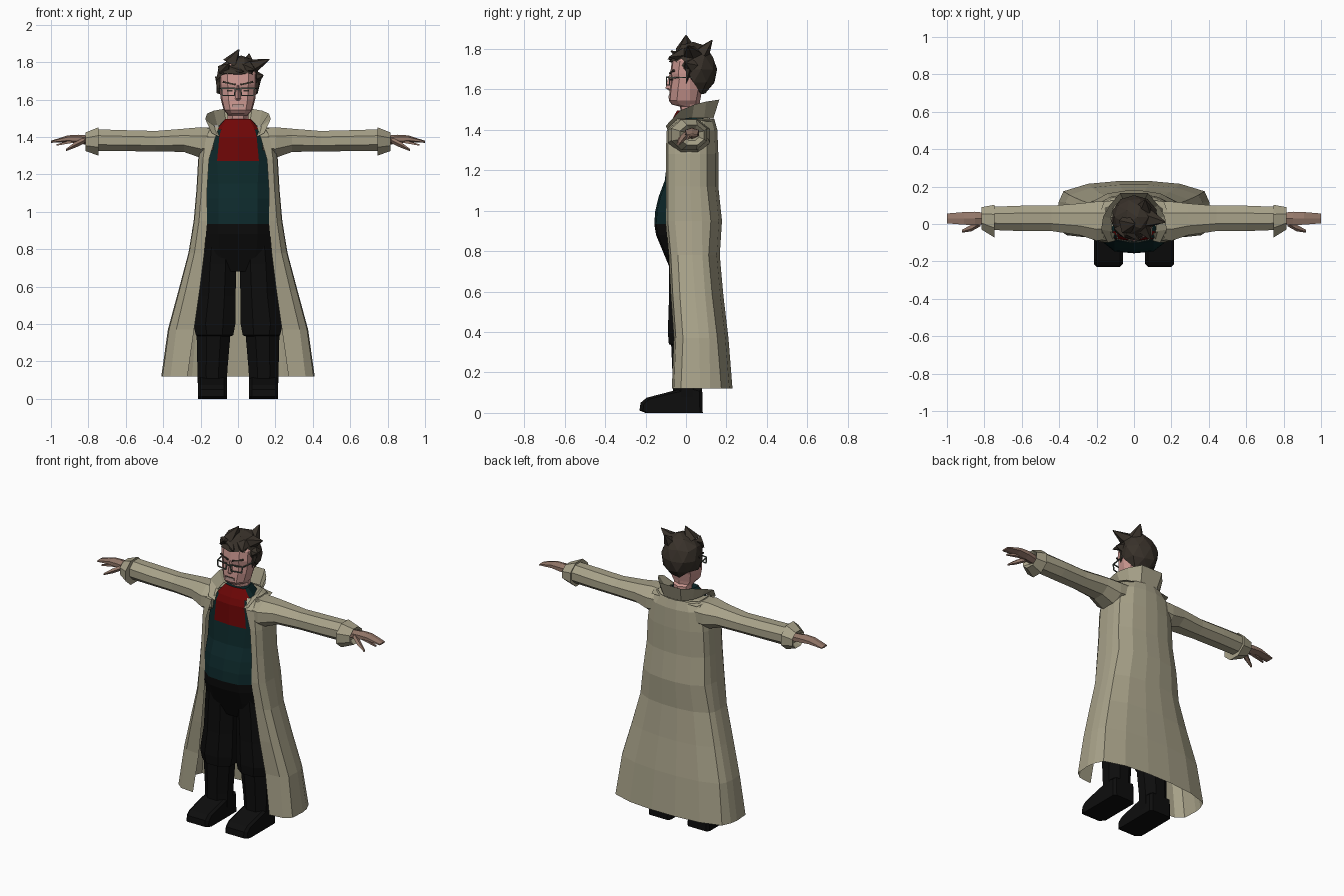
import bpy, bmesh, math, random
from mathutils import Vector
random.seed(4)


def mat(name, r, g, b):
    m = bpy.data.materials.new(name)
    m.diffuse_color = (r, g, b, 1)
    return m


COAT = mat("khaki cloth", .39, .36, .25)
TEAL = mat("dark teal knit", .004, .022, .024)
RED = mat("red shirt", .16, .002, .002)
BLACK = mat("black cloth", .004, .004, .004)
HAIR = mat("dark brown hair", .04, .031, .023)
FACE = mat("face skin", .60, .31, .28)
HAND = mat("hand skin", .30, .19, .145)
METAL = mat("grey frames", .10, .12, .10)
PALE = mat("pale lips", .50, .33, .30)


def finish(name, bm, mats, rule=None):
    bmesh.ops.recalc_face_normals(bm, faces=bm.faces)
    if rule:
        for f in bm.faces:
            f.material_index = rule(f.calc_center_median())
    me = bpy.data.meshes.new(name)
    bm.to_mesh(me)
    bm.free()
    for m in mats:
        me.materials.append(m)
    ob = bpy.data.objects.new(name, me)
    bpy.context.collection.objects.link(ob)
    return ob


def loft(name, rings, mats, closed=True, caps=True, rule=None):
    """Skin a list of point rings with quads."""
    bm = bmesh.new()
    vs = [[bm.verts.new(p) for p in r] for r in rings]
    n = len(rings[0])
    for a, b in zip(vs, vs[1:]):
        for i in range(n if closed else n - 1):
            j = (i + 1) % n
            bm.faces.new((a[i], a[j], b[j], b[i]))
    if caps and closed:
        bm.faces.new(vs[0])
        bm.faces.new(vs[-1])
    return finish(name, bm, mats, rule)


def sym(half, closed=True):
    """Mirror a half section in x; ends on the centre line are shared."""
    other = [(-x, y, z) for x, y, z in reversed(half) if abs(x) > 1e-6]
    return half + other


def ring_x(x, y, z, ry, rz, n=8):
    a = [math.tau * (i + .5) / n for i in range(n)]
    return [(x, y + ry * math.cos(t) * 1.08, z + rz * math.sin(t) * 1.08) for t in a]


def ring_z(x, y, z, rx, ry, n=8):
    a = [math.tau * (i + .5) / n for i in range(n)]
    return [(x + rx * math.cos(t) * 1.08, y + ry * math.sin(t) * 1.08, z) for t in a]


def mirror(ob):
    m = ob.modifiers.new("mirror", 'MIRROR')
    m.use_axis = (True, False, False)
    return ob


def box(name, a, b, w, m):
    """Thin square bar from a to b."""
    a, b = Vector(a), Vector(b)
    d = (b - a).normalized()
    u = d.cross(Vector((0, 0, 1)) if abs(d.z) < .9 else Vector((0, 1, 0))).normalized()
    v = d.cross(u)
    off = [u + v, v - u, -u - v, u - v]
    return loft(name, [[p + o * w / 2 for o in off] for p in (a, b)], [m])


# Long open coat: z, opening x, outer x, front y, back y
coat = []
for z, xi, xo, yf, yb in [
        (.12, .27, .41, -.07, .23), (.37, .235, .375, -.06, .21),
        (.58, .205, .318, -.075, .185), (.78, .18, .265, -.085, .167),
        (.95, .165, .237, -.10, .178), (1.12, .165, .222, -.10, .16),
        (1.28, .155, .213, -.10, .16), (1.40, .12, .195, -.095, .155),
        (1.455, .10, .15, -.05, .14)]:
    m = (yf + yb) / 2
    half = [(xi, yf, z), (xo * .88, yf + .01, z), (xo * .985, yf + .045, z), (xo, m - .01, z),
            (xo * .98, m + .04, z), (xo * .92, yb - .055, z), (xo * .6, yb - .015, z),
            (xo * .2, yb, z)]
    coat.append(half + [(-x, y, zz) for x, y, zz in reversed(half)])
loft("coat", coat, [COAT], closed=False)

# Turned-up collar
base = [(.10, -.09, 1.40), (.115, -.04, 1.45), (.125, .03, 1.46), (.11, .09, 1.46), (.06, .135, 1.455)]
rim = [(.14, -.10, 1.42), (.175, -.03, 1.495), (.165, .04, 1.525), (.13, .10, 1.54), (.075, .165, 1.55)]
loft("collar", [r + [(-x, y, z) for x, y, z in reversed(r)] for r in (base, rim)],
     [COAT], closed=False)

# Shoulder yoke closing the coat behind the neck
loft("shoulder_yoke", [[(s * .17, -.05, 1.445), (s * .19, .04, 1.45), (s * .16, .12, 1.44)] if s else
                       [(0, .07, 1.46), (0, .10, 1.46), (0, .14, 1.45)] for s in (-1, 0, 1)],
     [COAT], closed=False)

# Sleeves and flared cuffs
mirror(loft("sleeve", [ring_x(*r) for r in [
    (.13, .02, 1.375, .10, .075), (.20, .015, 1.37, .105, .082), (.29, .025, 1.382, .085, .062),
    (.44, .03, 1.377, .068, .055), (.60, .03, 1.38, .068, .056), (.76, .03, 1.383, .062, .058)]], [COAT]))
mirror(loft("cuff", [ring_x(*r) for r in [
    (.745, .03, 1.38, .06, .055), (.745, .015, 1.376, .088, .076), (.815, .03, 1.374, .06, .05),
    (.79, .03, 1.377, .035, .03)]], [COAT]))

# Hands
mirror(loft("hand", [ring_x(*r, n=6) for r in [
    (.78, .03, 1.38, .03, .024), (.85, .03, 1.388, .038, .022),
    (.91, .03, 1.39, .036, .017), (1.0, .03, 1.374, .028, .005)]], [HAND]))
mirror(loft("thumb", [ring_x(*r, n=5) for r in [
    (.82, .01, 1.382, .02, .016), (.87, -.02, 1.358, .018, .015), (.92, -.038, 1.33, .008, .006)]], [HAND]))
mirror(loft("lower_finger", [ring_x(*r, n=4) for r in [
    (.87, .02, 1.38, .018, .012), (.97, .008, 1.357, .006, .005)]], [HAND]))


# Torso: z, shirt half width, half width, front y, back y
def torso_colour(c):
    if c.z < .935:
        return 0
    return 2 if c.z > 1.27 and abs(c.x) < .09 and c.y < 0 else 1


torso = []
for z, xr, rx, yf, yb in [
        (.68, .08, .17, -.065, .08), (.80, .10, .20, -.115, .11), (.88, .105, .20, -.148, .12),
        (.935, .105, .20, -.157, .12), (1.0, .105, .20, -.152, .12), (1.07, .105, .195, -.135, .12),
        (1.15, .105, .19, -.105, .12), (1.27, .112, .185, -.09, .12), (1.40, .10, .15, -.088, .11),
        (1.44, .09, .12, -.075, .10), (1.495, .06, .07, -.045, .08)]:
    torso.append(sym([(0, yf, z), (xr, yf + .01, z), (xr * .2 + rx * .8, yf * .55, z), (rx, 0, z),
                      (rx * .75, yb * .85, z), (0, yb, z)]))
loft("torso", torso, [BLACK, TEAL, RED], rule=torso_colour)

# Trousers tucked over boot shafts
mirror(loft("trouser_leg", [ring_z(*r) for r in [
    (.10, .0, .84, .095, .09), (.108, .0, .72, .10, .085), (.115, .0, .55, .102, .085),
    (.127, -.005, .40, .113, .085), (.125, -.01, .34, .10, .075), (.13, 0, .33, .08, .06)]], [BLACK]))
mirror(loft("boot_shaft", [ring_z(*r) for r in [
    (.13, .0, .37, .092, .075), (.137, .005, .15, .08, .07), (.137, .005, .03, .077, .07)]], [BLACK]))

# Shoes: side profile swept across the foot
side = [(-.20, 0), (-.23, .012), (-.225, .05), (-.195, .075), (-.06, .11), (.04, .13), (.08, .12), (.083, 0)]
mirror(loft("shoe", [[(x, -.06 + (y + .06) * k, z * k) for y, z in side]
                     for x, k in [(.06, .9), (.075, 1), (.2, 1), (.215, .9)]], [BLACK]))

# Head and neck: z, half width, front y, back y
head = []
for z, rx, yf, yb in [
        (1.45, .058, -.02, .085), (1.515, .055, -.03, .085), (1.525, .06, -.07, .07),
        (1.545, .077, -.085, .07), (1.60, .092, -.08, .08), (1.65, .098, -.073, .10),
        (1.68, .10, -.078, .11), (1.74, .10, -.07, .12), (1.79, .07, -.04, .09)]:
    head.append(sym([(0, yf, z), (rx * .55, yf + .006, z), (rx * .92, yf + .04, z), (rx, .02, z),
                     (rx * .8, yb - .02, z), (0, yb, z)]))
loft("head", head, [FACE])

# Nose, brows, mouth
loft("nose", [[(-.008, -.07, 1.675), (.008, -.07, 1.675), (0, -.083, 1.675)],
              [(-.017, -.075, 1.602), (.017, -.075, 1.602), (0, -.102, 1.607)],
              [(-.012, -.075, 1.595), (.012, -.075, 1.595), (0, -.085, 1.595)]], [FACE])
mirror(box("eyebrow", (.015, -.079, 1.68), (.08, -.06, 1.694), .009, HAIR))
mirror(box("eye", (.03, -.074, 1.648), (.058, -.069, 1.648), .008, HAIR))
for nm, z, w, m in [("mouth", 1.567, .008, PALE), ("mouth_line", 1.573, .003, HAIR), ("lower_lip", 1.56, .007, PALE)]:
    box(nm, (-.032, -.083, z), (.032, -.083, z), w, m)

# Glasses
c = [(.014, -.096, 1.66), (.088, -.082, 1.66), (.084, -.082, 1.622), (.02, -.096, 1.622)]
for i in range(4):
    mirror(box("glasses_rim", c[i], c[(i + 1) % 4], .006, METAL))
box("glasses_bridge", (-.014, -.096, 1.655), (.014, -.096, 1.655), .006, METAL)
mirror(box("glasses_temple", (.088, -.082, 1.658), (.105, .03, 1.66), .006, METAL))

# Hair cap: faceted ball with a sloping hairline
bm = bmesh.new()
bmesh.ops.create_icosphere(bm, subdivisions=2, radius=1)
for v in bm.verts:
    k = 1 + random.uniform(-.06, .06)
    x, y, z = v.co.x * .122 * k, .037 + v.co.y * .118 * k, 1.70 + v.co.z * .14 * k
    t = min(max((y + .03) / .11, 0), 1)
    line = 1.735 + (1.565 - 1.735) * t
    if z < line:
        z = line + random.uniform(-.008, .008)
    if z > 1.76:
        x += (z - 1.76) * .25
    v.co = (x, y, z)
finish("hair", bm, [HAIR])


# Hair tufts
def tuft(name, centre, tip, r):
    a, b = Vector(centre), Vector(tip)
    q = (b - a).to_track_quat('Z', 'Y')
    ring = [a + q @ Vector((r * math.cos(math.tau * i / 5), r * .8 * math.sin(math.tau * i / 5), 0))
            for i in range(5)]
    loft(name, [ring, [b + (p - a) * .06 for p in ring]], [HAIR])


for centre, tip, r in [((-.04, 0, 1.79), (.005, .0, 1.868), .06), ((.07, .03, 1.775), (.168, .01, 1.815), .055),
                       ((-.07, -.02, 1.76), (-.05, -.075, 1.79), .045), ((.05, -.02, 1.77), (.09, -.085, 1.76), .045),
                       ((.05, .08, 1.78), (.06, .13, 1.845), .05), ((-.03, -.03, 1.76), (.03, -.09, 1.75), .04),
                       ((.10, .02, 1.72), (.135, 0, 1.73), .045)]:
    tuft("hair_tuft", centre, tip, r)
for s in (-1, 1):
    tuft("sideburn", (s * .099, .02, 1.72), (s * .102, .0, 1.63), .028)
